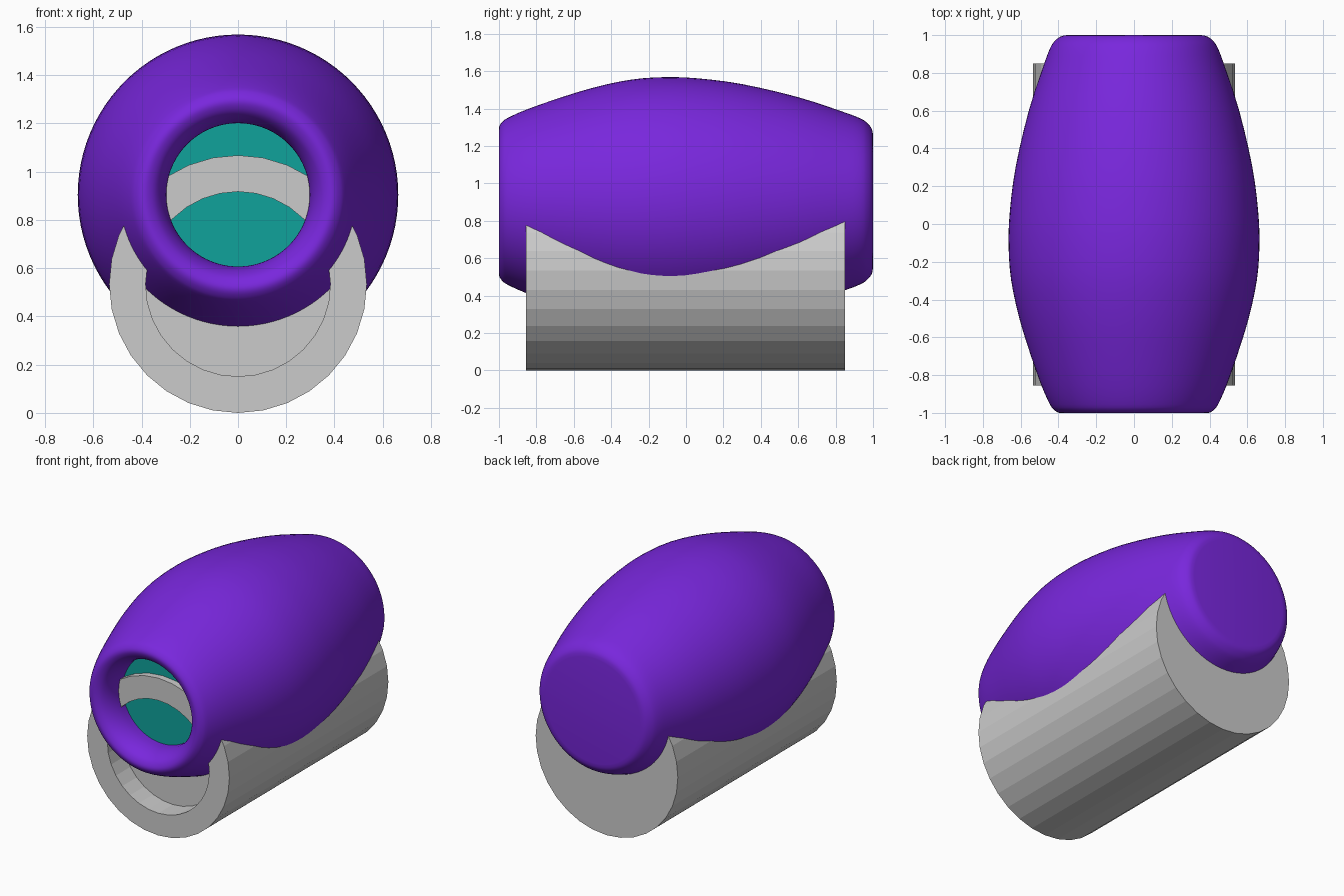
import bpy, bmesh, math

if "Cube" in bpy.data.objects:
    bpy.data.objects.remove(bpy.data.objects["Cube"])

AXIS_Z = 0.904   # height of the barrel axis
BASE_R = 0.534   # radius of the grey base cylinder


def material(name, rgb):
    m = bpy.data.materials.new(name)
    m.diffuse_color = (*rgb, 1)
    m.use_nodes = True
    m.node_tree.nodes["Principled BSDF"].inputs["Base Color"].default_value = m.diffuse_color
    return m


def lathe(name, profile, z, sides, mat=None, smooth=False):
    """Revolve (radius, y) points round a y-parallel axis at height z.
    A radius of 0 closes the end with a single flat face."""
    bm = bmesh.new()
    rings = []
    for r, y in profile:
        rings.append([bm.verts.new((r * math.sin(a), y, z - r * math.cos(a)))
                      for a in (2 * math.pi * i / sides for i in range(sides))]
                     if r > 0 else None)
    for a, b in zip(rings, rings[1:]):
        if a and b:
            for i in range(sides):
                j = (i + 1) % sides
                bm.faces.new((a[i], a[j], b[j], b[i]))
        else:
            bm.faces.new(a or b)
    bmesh.ops.recalc_face_normals(bm, faces=bm.faces)
    mesh = bpy.data.meshes.new(name)
    bm.to_mesh(mesh)
    bm.free()
    ob = bpy.data.objects.new(name, mesh)
    bpy.context.collection.objects.link(ob)
    if mat:
        mesh.materials.append(mat)
    if smooth:
        bpy.context.view_layer.objects.active = ob
        ob.select_set(True)
        bpy.ops.object.shade_smooth_by_angle(angle=math.radians(40))
        ob.select_set(False)
    return ob


def smooth_curve(pts, steps=3):
    """Catmull-Rom curve through the profile points."""
    p = [pts[0]] + pts + [pts[-1]]
    out = []
    for a, b, c, d in zip(p, p[1:], p[2:], p[3:]):
        for s in range(steps):
            t = s / steps
            out.append(tuple(0.5 * (2 * b[k] + (c[k] - a[k]) * t
                       + (2 * a[k] - 5 * b[k] + 4 * c[k] - d[k]) * t * t
                       + (3 * b[k] - a[k] - 3 * c[k] + d[k]) * t ** 3)
                       for k in (0, 1)))
    return out + [pts[-1]]


purple = material("purple", (0.19, 0.02, 0.72))
teal = material("teal", (0.005, 0.36, 0.33))

# barrel body: inner tube, rounded front lip, bulging side, rounded back edge
body = [(0.298, -0.80), (0.298, -0.87), (0.312, -0.93), (0.338, -0.975),
        (0.368, -0.996), (0.395, -1.0), (0.422, -0.985), (0.445, -0.955),
        (0.488, -0.86), (0.545, -0.70), (0.607, -0.50), (0.65, -0.30),
        (0.664, -0.12), (0.658, 0.06), (0.627, 0.30), (0.557, 0.60),
        (0.475, 0.85), (0.442, 0.935), (0.418, 0.97), (0.388, 0.993),
        (0.355, 1.0)]
lathe("barrel_body", smooth_curve(body) + [(0, 1.0)], AXIS_Z, 96, purple, True)

# teal disc set back inside the front opening
lathe("opening_disc", [(0.30, -0.81), (0, -0.81)], AXIS_Z, 96, teal)

# grey base cylinder with a shallow round recess in the front end
lathe("base_cylinder", [(0, -0.70), (0.383, -0.70), (0.383, -0.855),
                        (BASE_R, -0.855), (BASE_R, 0.85), (0, 0.85)],
      BASE_R, 32)
